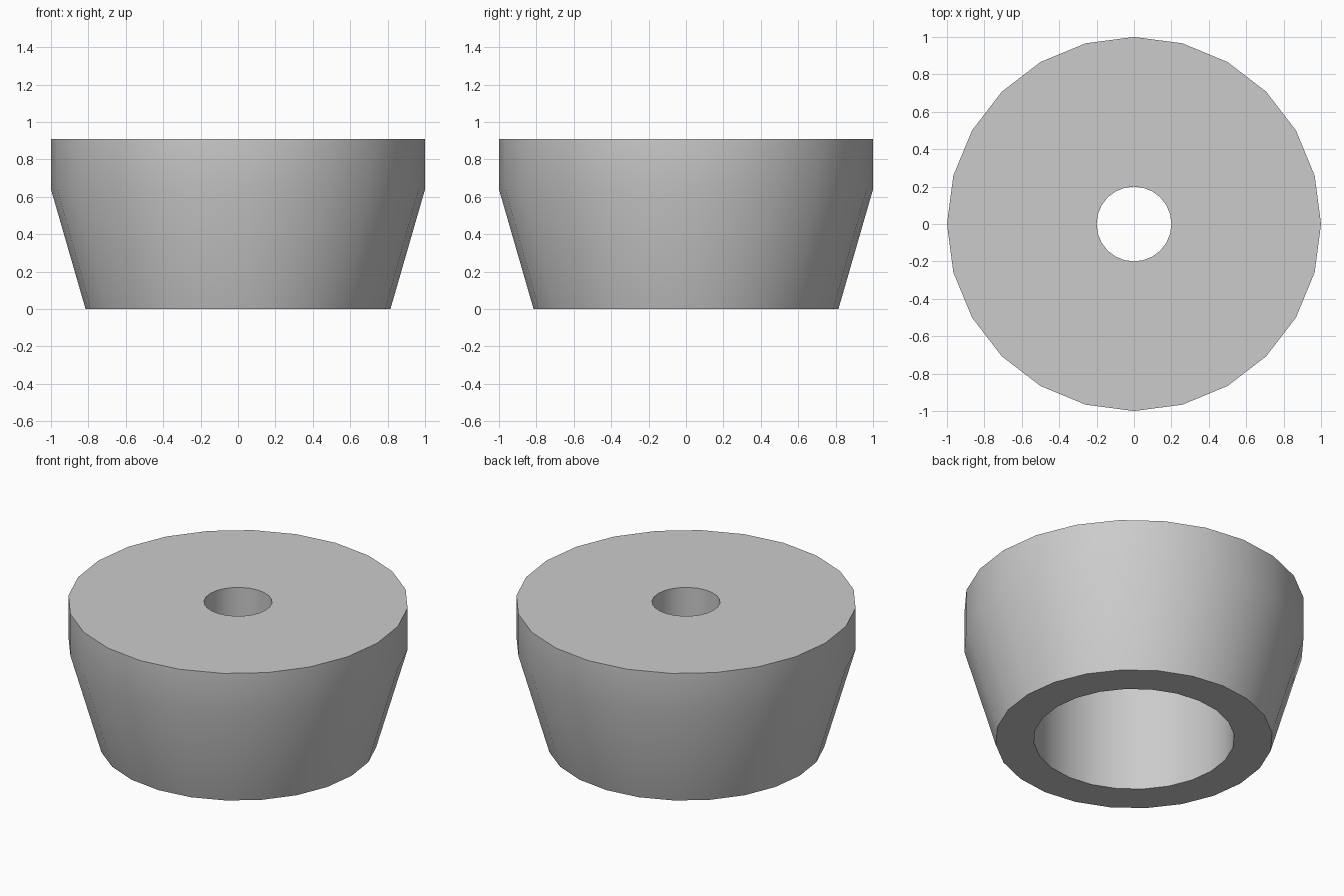
import bpy, bmesh, math
from mathutils import Matrix

cube = bpy.data.objects.get("Cube")
if cube:
    bpy.data.objects.remove(cube, do_unlink=True)

SIDES = 24

# Plain grey material
grey = bpy.data.materials.new("grey")
grey.use_nodes = True
colour = (0.6, 0.6, 0.6, 1)
grey.diffuse_color = colour
grey.node_tree.nodes["Principled BSDF"].inputs["Base Color"].default_value = colour

# Closed cross-section (radius, height): tapered outer wall, wide recess, screw hole
section = [(0.815, 0), (1, 0.64), (1, 0.91), (0.2, 0.91),
           (0.2, 0.7), (0.59, 0.7), (0.59, 0)]


def lathe(name, section, sides):
    """Revolve a closed cross-section around z."""
    bm = bmesh.new()
    rings = []
    for i in range(sides):
        turn = Matrix.Rotation(math.tau * i / sides, 3, "Z")
        rings.append([bm.verts.new((r * turn.col[0].x, r * turn.col[0].y, z))
                      for r, z in section])
    n = len(section)
    for i, ring in enumerate(rings):
        following = rings[(i + 1) % sides]
        for j in range(n):
            k = (j + 1) % n
            bm.faces.new((ring[j], following[j], following[k], ring[k]))
    bmesh.ops.recalc_face_normals(bm, faces=bm.faces)
    mesh = bpy.data.meshes.new(name)
    bm.to_mesh(mesh)
    bm.free()
    obj = bpy.data.objects.new(name, mesh)
    bpy.context.collection.objects.link(obj)
    return obj


# Tapered round foot with recess underneath
foot = lathe("tapered_foot", section, SIDES)
foot.data.materials.append(grey)
bpy.ops.object.select_all(action="DESELECT")
foot.select_set(True)
bpy.context.view_layer.objects.active = foot
bpy.ops.object.shade_smooth_by_angle(angle=math.radians(30))
